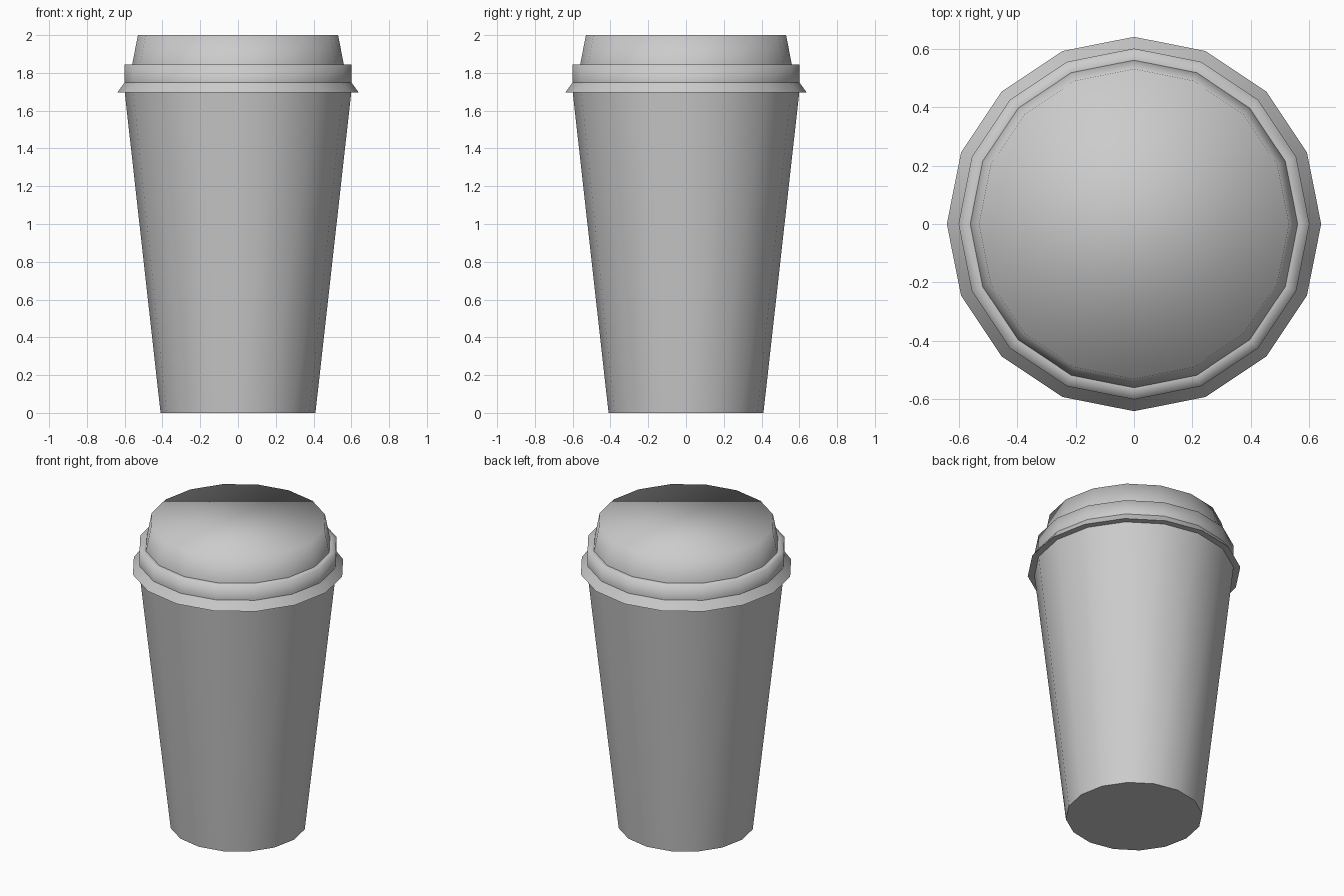
import bpy, bmesh, math

if "Cube" in bpy.data.objects:
    bpy.data.objects.remove(bpy.data.objects["Cube"], do_unlink=True)

SIDES = 16

# One plain grey for cup and lid
GREY = (0.6, 0.6, 0.6, 1.0)
grey = bpy.data.materials.new("plain_grey")
grey.use_nodes = True
grey.diffuse_color = GREY
grey.node_tree.nodes["Principled BSDF"].inputs["Base Color"].default_value = GREY


def lathe(name, profile, sharp=(), cap_bottom=False, cap_top=False):
    """Turn a (radius, height) profile listed from bottom to top; rings in sharp keep a crease."""
    bm = bmesh.new()
    rings = []
    for radius, z in profile:
        angles = [math.tau * i / SIDES for i in range(SIDES)]
        rings.append([bm.verts.new((radius * math.cos(a), radius * math.sin(a), z)) for a in angles])
    for low, high in zip(rings, rings[1:]):
        for i in range(SIDES):
            j = (i + 1) % SIDES
            bm.faces.new((low[i], low[j], high[j], high[i]))
    if cap_bottom:
        bm.faces.new(rings[0][::-1])
    if cap_top:
        bm.faces.new(rings[-1])
    for face in bm.faces:
        face.smooth = True
    for index in sharp:
        for i in range(SIDES):
            bm.edges.get((rings[index][i], rings[index][(i + 1) % SIDES])).smooth = False
    mesh = bpy.data.meshes.new(name)
    bm.to_mesh(mesh)
    bm.free()
    mesh.materials.append(grey)
    obj = bpy.data.objects.new(name, mesh)
    bpy.context.collection.objects.link(obj)
    return obj


# Tapered paper cup with a flat base
lathe("cup_body", [(0.41, 0), (0.6, 1.7)], sharp=[0], cap_bottom=True)

# Flared lip under the lid, with its flat underside
lathe("lid_lip", [(0.59, 1.695), (0.64, 1.695), (0.6, 1.75)], sharp=[1])

# Upright band of the lid, rolling in to the crown
lathe("lid_band", [(0.6, 1.75), (0.6, 1.845), (0.56, 1.845)])

# Raised crown, softly shaded over its top edge
lathe("lid_crown", [(0.56, 1.845), (0.53, 2)], cap_top=True)
